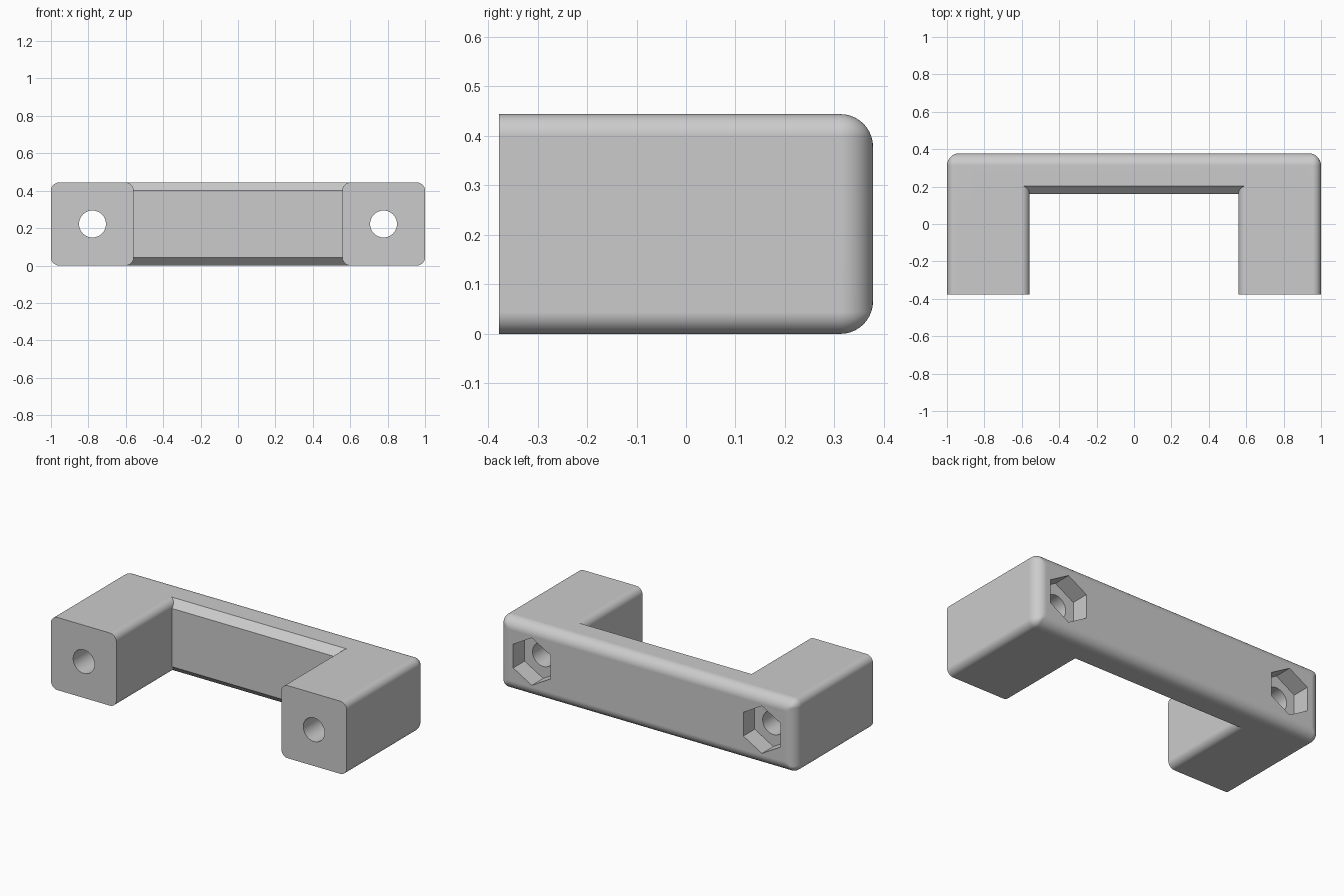
import bpy, bmesh
from math import sin, cos, pi, sqrt
from mathutils import Matrix, Vector

if "Cube" in bpy.data.objects:
    bpy.data.objects.remove(bpy.data.objects["Cube"])

DEPTH, HEIGHT = 0.756, 0.444      # overall size, width is 2
BACK, MID = DEPTH / 2, HEIGHT / 2
EDGE, BACK_R = 0.044, 0.066       # long edge radius, back edge radius
OPEN_X, BAR_Y = 0.558, 0.16       # half width of the opening, inner face of the bar
BOLT_X = 0.778
STEPS = 10


def loft(name, rings):
    """Closed skin through rings that have equal point counts."""
    bm = bmesh.new()
    loops = [[bm.verts.new(p) for p in ring] for ring in rings]
    n = len(loops[0])
    for a, b in zip(loops, loops[1:]):
        for i in range(n):
            j = (i + 1) % n
            bm.faces.new((a[i], a[j], b[j], b[i]))
    bm.faces.new(loops[0])
    bm.faces.new(loops[-1])
    bmesh.ops.recalc_face_normals(bm, faces=bm.faces)
    mesh = bpy.data.meshes.new(name)
    bm.to_mesh(mesh)
    bm.free()
    obj = bpy.data.objects.new(name, mesh)
    bpy.context.collection.objects.link(obj)
    return obj


def rounded_ring(y, inset):
    """Rounded rectangle in the xz plane."""
    r = max(EDGE - inset, 0.012)
    ring = []
    for quarter, (sx, sz) in enumerate([(1, 1), (-1, 1), (-1, -1), (1, -1)]):
        for k in range(STEPS + 1):
            a = (quarter + k / STEPS) * pi / 2
            ring.append((sx * (1 - inset - r) + r * cos(a), y,
                         MID + sz * (MID - inset - r) + r * sin(a)))
    return ring


def opening_ring(z, flare_x, flare_y):
    x, y = OPEN_X + flare_x, BAR_Y + flare_y
    return [(-x, -1, z), (x, -1, z), (x, y, z), (-x, y, z)]


def bore(name, x, radius, sides, y0, y1):
    """Prism along y, with one corner pointing up."""
    angles = [pi / 2 + 2 * pi * i / sides for i in range(sides)]
    return loft(name, [[(x + radius * cos(a), y, MID + radius * sin(a)) for a in angles]
                       for y in (y0, y1)])


# Handle body: straight sides, then rounded over towards the back
rings = [rounded_ring(-BACK, 0)]
for k in range(STEPS + 1):
    a = k / STEPS * pi / 2
    rings.append(rounded_ring(BACK - BACK_R + BACK_R * sin(a), BACK_R * (1 - cos(a))))
handle = loft("handle", rings)

# Opening between the legs: rounded leg edges, chamfered bar edges
upper = []
for k in range(STEPS + 1):
    a = k / STEPS * pi / 2
    upper.append((HEIGHT - EDGE + EDGE * sin(a), EDGE * (1 - cos(a)), EDGE * sin(a)))
upper.append((HEIGHT + 0.1, EDGE, EDGE))
lower = [(HEIGHT - z, fx, fy) for z, fx, fy in reversed(upper)]
cutters = [loft("opening_cutter", [opening_ring(*s) for s in lower + upper])]

# Bolt holes and hexagonal nut pockets
for side, x in (("left", BOLT_X), ("right", -BOLT_X)):
    cutters.append(bore(side + "_bolt_cutter", x, 0.072, 48, -1, 1))
    cutters.append(bore(side + "_nut_cutter", x, 0.145, 6, BACK - 0.11, 1))

bpy.ops.object.select_all(action="DESELECT")
bpy.context.view_layer.objects.active = handle
handle.select_set(True)
for cutter in cutters:
    cutter.hide_render = True
    mod = handle.modifiers.new("cut", "BOOLEAN")
    mod.operation = "DIFFERENCE"
    mod.solver = "EXACT"
    mod.object = cutter
    bpy.ops.object.modifier_apply(modifier=mod.name)
    bpy.data.objects.remove(cutter)

# Smooth rounds beside flat faces
bpy.ops.object.shade_smooth_by_angle(angle=pi / 6)
normals = handle.modifiers.new("flat_faces", "WEIGHTED_NORMAL")
normals.keep_sharp = True

# Plain grey material
grey = bpy.data.materials.new("plain_grey")
grey.use_nodes = True
color = (0.6, 0.6, 0.6, 1)
grey.diffuse_color = color
grey.node_tree.nodes["Principled BSDF"].inputs["Base Color"].default_value = color
handle.data.materials.clear()
handle.data.materials.append(grey)
